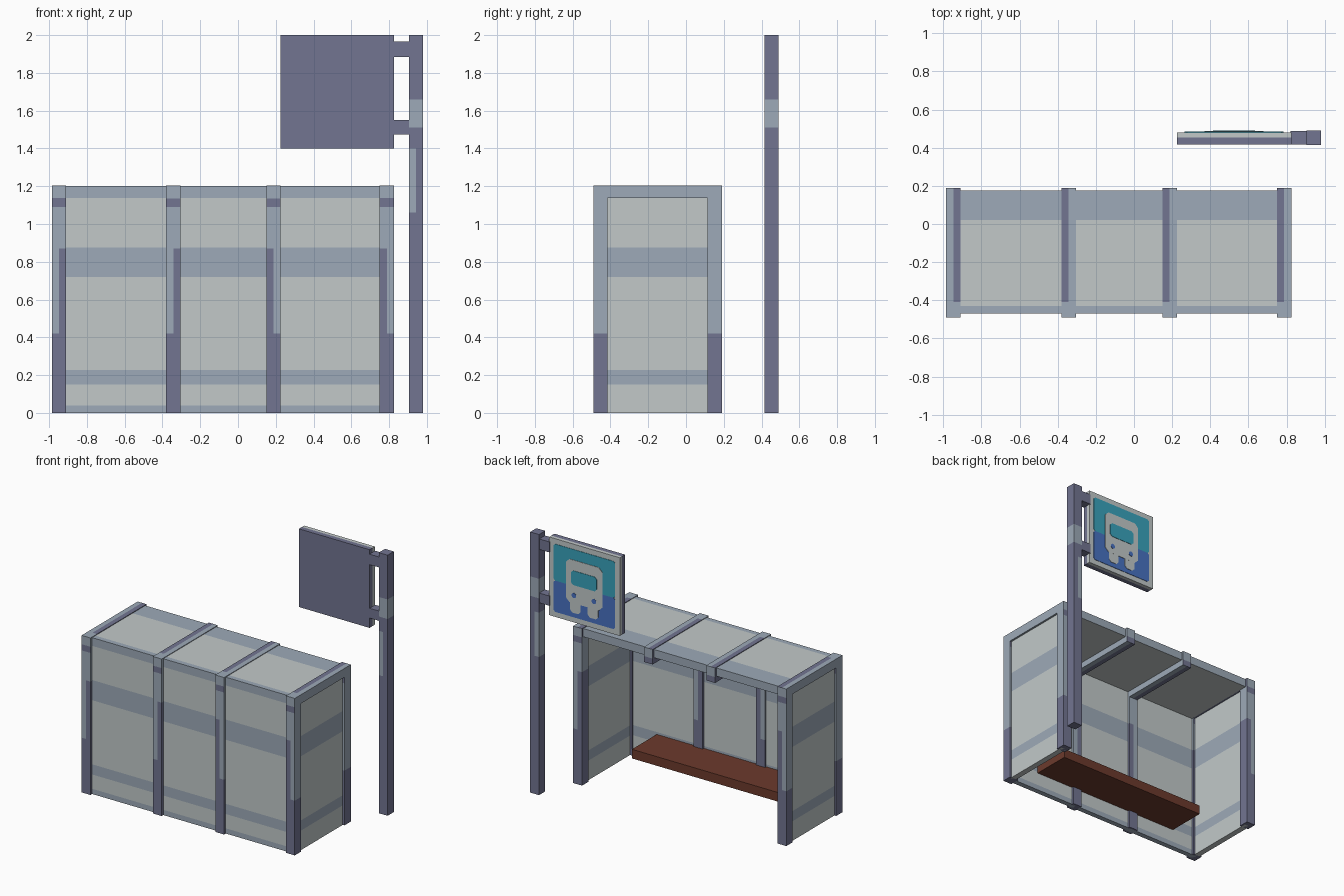
import bpy, bmesh
from mathutils import Vector

if "Cube" in bpy.data.objects:
    bpy.data.objects.remove(bpy.data.objects["Cube"])


def material(name, r, g, b):
    m = bpy.data.materials.new(name)
    lin = [((c / 255 + 0.055) / 1.055) ** 2.4 for c in (r, g, b)]
    m.diffuse_color = (*lin, 1)
    m.use_nodes = True
    m.node_tree.nodes["Principled BSDF"].inputs["Base Color"].default_value = m.diffuse_color
    return m


LIGHT, STEEL, PURPLE, BROWN, TEAL, BLUE = range(6)
MATS = [material("pale panel", 194, 201, 201), material("blue grey steel", 157, 170, 184),
        material("dull purple steel", 114, 117, 145), material("brown wood", 108, 58, 44),
        material("teal paint", 57, 163, 188), material("blue paint", 72, 114, 194)]


def finish(name, bm, rule):
    """Turn a bmesh into an object, colouring each face by rule(centre, normal)."""
    bmesh.ops.recalc_face_normals(bm, faces=bm.faces)
    for f in bm.faces:
        f.material_index = rule(f.calc_center_median(), f.normal) if callable(rule) else rule
    me = bpy.data.meshes.new(name)
    bm.to_mesh(me)
    bm.free()
    for m in MATS:
        me.materials.append(m)
    ob = bpy.data.objects.new(name, me)
    bpy.context.collection.objects.link(ob)
    return ob


def box(name, x, y, z, rule, cuts=()):
    """Box from (min, max) ranges; cuts are (axis, position) paint lines."""
    bm = bmesh.new()
    bmesh.ops.create_cube(bm, size=1)
    for v in bm.verts:
        v.co = Vector([r[0] if c < 0 else r[1] for c, r in zip(v.co, (x, y, z))])
    for axis, pos in cuts:
        co, no = Vector(), Vector()
        co[axis], no[axis] = pos, 1
        bmesh.ops.bisect_plane(bm, geom=bm.verts[:] + bm.edges[:] + bm.faces[:],
                               plane_co=co, plane_no=no)
    return finish(name, bm, rule)


def plate(name, x, z, y, chamfer, rule):
    """Thin plate on the sign with chamfered corners."""
    c = chamfer
    pts = [(x[0] + c, z[0]), (x[1] - c, z[0]), (x[1], z[0] + c), (x[1], z[1] - c),
           (x[1] - c, z[1]), (x[0] + c, z[1]), (x[0], z[1] - c), (x[0], z[0] + c)]
    bm = bmesh.new()
    f = bm.faces.new([bm.verts.new((px, y[0], pz)) for px, pz in pts])
    top = bmesh.ops.extrude_face_region(bm, geom=[f])["geom"]
    bmesh.ops.translate(bm, vec=(0, y[1] - y[0], 0),
                        verts=[v for v in top if isinstance(v, bmesh.types.BMVert)])
    return finish(name, bm, rule)


# Post columns: (left edge, purple side on the post, purple side on the roof beam)
W = 0.075
COLUMNS = [(-0.985, 1, 1), (-0.38, 1, -1), (0.15, -1, -1), (0.75, -1, -1)]


def post_rule(mid, side):
    def rule(c, n):
        if c.z < 0.42 or (c.z < 0.87 and (c.x - mid) * side > 0.005):
            return PURPLE
        return PURPLE if 1.09 < c.z < 1.135 and abs(n.y) > 0.5 else STEEL
    return rule


def beam_rule(mid, side):
    def rule(c, n):
        if abs(n.y) > 0.5:
            return PURPLE if c.z < 1.135 else STEEL
        return PURPLE if c.y > -0.41 and (c.x - mid) * side > 0.005 else STEEL
    return rule


for i, (x0, pside, bside) in enumerate(COLUMNS):
    x, mid, corner = (x0, x0 + W), x0 + W / 2, i in (0, 3)
    top = 1.137 if corner else 1.09
    cuts = [(2, 0.42), (2, 0.87), (0, mid)] + ([(2, 1.09)] if corner else [])
    box(f"wall_post_{i + 1}", x, (-0.49, -0.415), (0, top), post_rule(mid, pside), cuts)
    if corner:
        box(f"open_side_post_{i + 1}", x, (0.113, 0.19), (0, top), post_rule(mid, pside), cuts)
    box(f"roof_beam_{i + 1}", x, (-0.49, 0.19), (top, 1.205), beam_rule(mid, bside),
        [(0, mid), (1, -0.41)] + ([] if corner else [(2, 1.135)]))


# Panels with painted bands
def band_rule(base):
    def rule(c, n):
        z = c.z
        return STEEL if z < base or 0.15 < z < 0.228 or 0.72 < z < 0.875 else LIGHT
    return rule


BANDS = [(2, z) for z in (0.04, 0.15, 0.228, 0.72, 0.875)]
box("long_wall", (-0.95, 0.79), (-0.47, -0.43), (0, 1.137), band_rule(0.04), BANDS)
for side, x in (("left", (-0.97, -0.925)), ("right", (0.765, 0.81))):
    box(f"{side}_wall", x, (-0.45, 0.15), (0, 1.137), band_rule(0), BANDS[1:])


# Roof slab: steel edges and rear band, pale elsewhere
def roof_rule(c, n):
    if n.z < -0.5 or (n.z > 0.5 and -0.43 < c.y < 0.02):
        return LIGHT
    return STEEL


box("roof_slab", (-0.965, 0.805), (-0.47, 0.175), (1.137, 1.2), roof_rule,
    [(1, -0.43), (1, 0.02)])

# Bench
box("bench_seat", (-0.73, 0.55), (-0.43, -0.13), (0.14, 0.21), BROWN)


# Sign pole with painted band and half-width patch
def pole_rule(c, n):
    return STEEL if 1.51 < c.z < 1.66 or (1.06 < c.z < 1.4 and c.x < 0.935) else PURPLE


box("sign_pole", (0.905, 0.98), (0.415, 0.49), (0, 2), pole_rule,
    [(2, 1.06), (2, 1.4), (2, 1.51), (2, 1.66), (0, 0.942)])
for name, z in (("lower", (1.475, 1.55)), ("upper", (1.885, 1.965))):
    box(f"{name}_sign_bracket", (0.82, 0.91), (0.418, 0.487), z, PURPLE)

# Sign board, pale on the lettered side and purple behind
box("sign_board", (0.225, 0.825), (0.417, 0.481), (1.4, 2),
    lambda c, n: PURPLE if c.y < 0.454 else LIGHT, [(1, 0.454)])
plate("sign_upper_field", (0.265, 0.785), (1.68, 1.96), (0.479, 0.484), 0.012, TEAL)
plate("sign_lower_field", (0.265, 0.785), (1.44, 1.68), (0.479, 0.484), 0.012, BLUE)

# Bus pictogram
MID = 0.525
plate("bus_body", (MID - 0.155, MID + 0.155), (1.55, 1.88), (0.482, 0.487), 0.03, LIGHT)
plate("bus_window", (MID - 0.11, MID + 0.11), (1.69, 1.8), (0.485, 0.49), 0.018, TEAL)
for name, s in (("left", -1), ("right", 1)):
    cx = MID + s * 0.075
    plate(f"{name}_bus_wheel", (cx - 0.045, cx + 0.045), (1.475, 1.57), (0.482, 0.4865), 0.02, LIGHT)
    lx = MID + s * 0.085
    plate(f"{name}_bus_lamp", (lx - 0.018, lx + 0.018), (1.592, 1.628), (0.485, 0.49), 0.01, BLUE)
